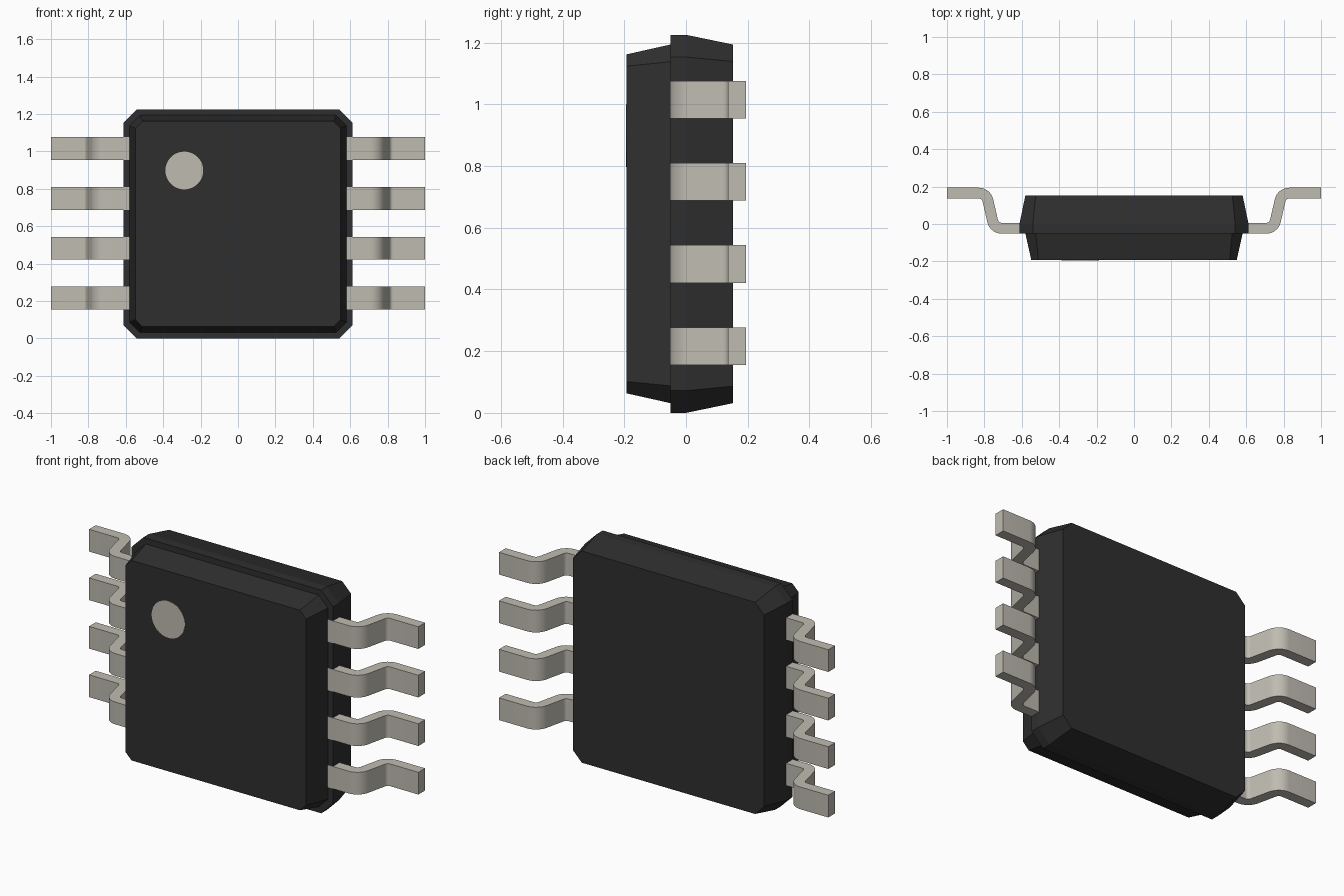
import bpy, bmesh, math
from mathutils import Matrix

if "Cube" in bpy.data.objects:
    bpy.data.objects.remove(bpy.data.objects["Cube"])


def material(name, rgb):
    m = bpy.data.materials.new(name)
    m.diffuse_color = (*rgb, 1.0)
    m.use_nodes = True
    m.node_tree.nodes["Principled BSDF"].inputs["Base Color"].default_value = m.diffuse_color
    return m


BLACK = material("black_plastic", (0.028, 0.028, 0.028))
METAL = material("tinned_metal", (0.52, 0.50, 0.44))
MID_Z = 0.6125


def finish(bm, name, mat):
    bmesh.ops.recalc_face_normals(bm, faces=bm.faces)
    mesh = bpy.data.meshes.new(name)
    bm.to_mesh(mesh)
    bm.free()
    obj = bpy.data.objects.new(name, mesh)
    bpy.context.collection.objects.link(obj)
    mesh.materials.append(mat)
    return obj


# Package body: chamfered squares lofted from front to back
def octagon(bm, half, chamfer, y):
    k = half - chamfer
    pts = [(half, k), (k, half), (-k, half), (-half, k),
           (-half, -k), (-k, -half), (k, -half), (half, -k)]
    return [bm.verts.new((x, y, MID_Z + z)) for x, z in pts]


bm = bmesh.new()
sections = [(0.549, 0.038, -0.193), (0.581, 0.056, -0.05), (0.6125, 0.072, -0.05),
            (0.6125, 0.072, 0.0), (0.581, 0.055, 0.152)]
rings = [octagon(bm, *s) for s in sections]
for a, b in zip(rings, rings[1:]):
    for i in range(8):
        j = (i + 1) % 8
        bm.faces.new((a[i], a[j], b[j], b[i]))
bm.faces.new(rings[0])
bm.faces.new(rings[-1])
finish(bm, "package_body", BLACK)

# Round marker for the first pin
bm = bmesh.new()
bmesh.ops.create_cone(bm, cap_ends=True, segments=48, radius1=0.101, radius2=0.101, depth=0.004,
                      matrix=Matrix.Translation((-0.287, -0.193, 0.898)) @ Matrix.Rotation(math.pi / 2, 4, 'X'))
finish(bm, "first_pin_marker", METAL)

# Gull-wing lead profile as pairs of points on its two sides
HALF_T, BEND, ANGLE, STEPS = 0.029, 0.05, math.radians(77), 8
pairs = [((0.55, -0.052), (0.55, 0.006))]
for i in range(STEPS + 1):
    a = ANGLE * i / STEPS
    pairs.append(tuple((0.707 + r * math.sin(a), 0.027 - r * math.cos(a))
                       for r in (BEND + HALF_T, BEND - HALF_T)))
for i in range(STEPS + 1):
    a = ANGLE * (1 - i / STEPS)
    pairs.append(tuple((0.83 - r * math.sin(a), 0.115 + r * math.cos(a))
                       for r in (BEND - HALF_T, BEND + HALF_T)))
pairs.append(((1.0, 0.136), (1.0, 0.194)))


def lead(name, z):
    bm = bmesh.new()
    rows = []
    for (x0, y0), (x1, y1) in pairs:
        rows.append([bm.verts.new(p) for p in (
            (x0, y0, z - 0.061), (x1, y1, z - 0.061),
            (x1, y1, z + 0.061), (x0, y0, z + 0.061))])
    for a, b in zip(rows, rows[1:]):
        for i in range(4):
            j = (i + 1) % 4
            bm.faces.new((a[i], a[j], b[j], b[i]))
    bm.faces.new(rows[0])
    bm.faces.new(rows[-1])
    obj = finish(bm, name, METAL)
    bpy.ops.object.select_all(action='DESELECT')
    obj.select_set(True)
    bpy.context.view_layer.objects.active = obj
    bpy.ops.object.shade_smooth_by_angle(angle=math.radians(30))
    obj.modifiers.new("left_side", 'MIRROR').use_axis[0] = True


# Four mirrored pairs of leads
for n in range(4):
    lead(f"lead_pair_{n + 1}", 0.216 + n * 0.2663)
